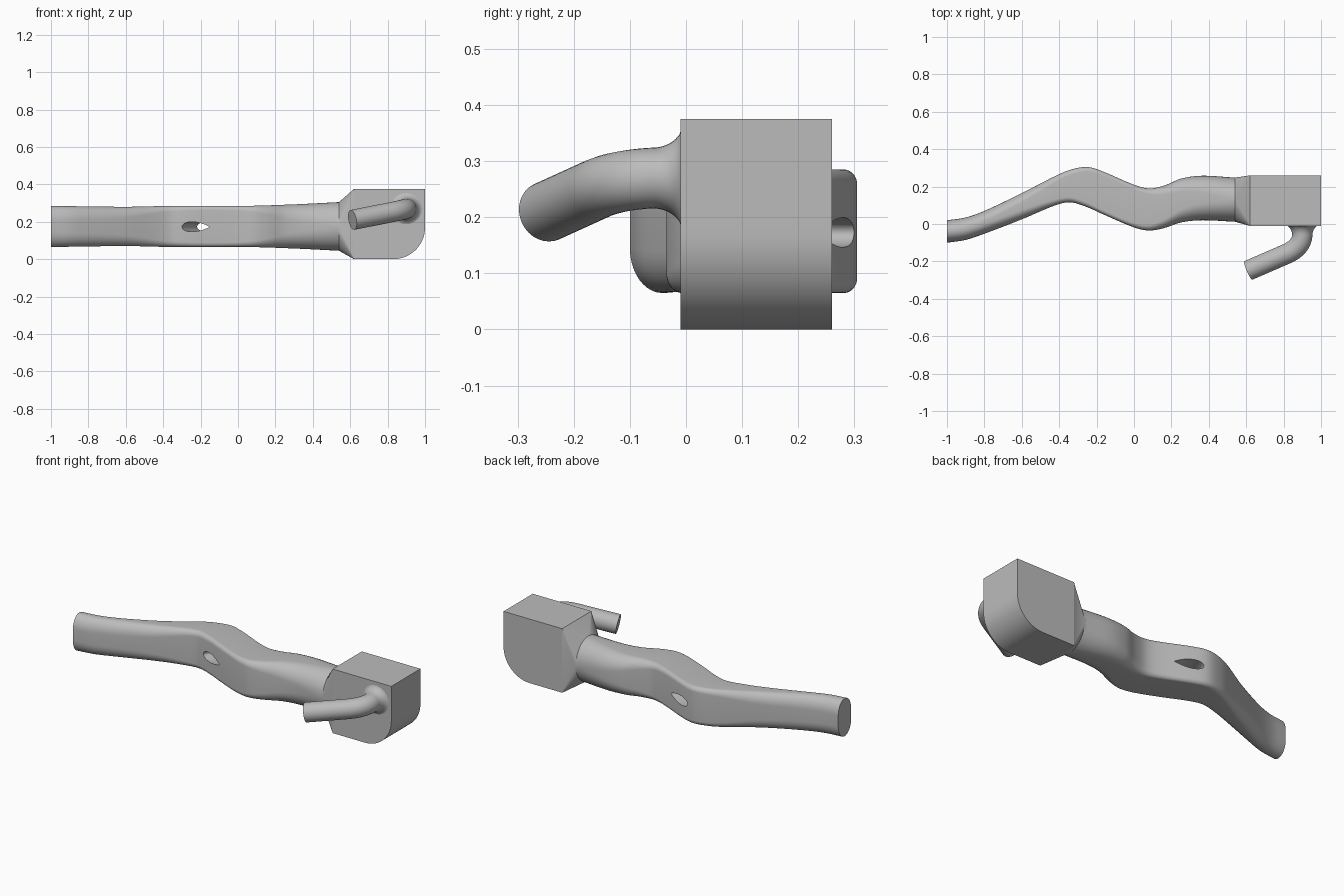
import bpy, bmesh, math
from mathutils import Vector

cube = bpy.data.objects.get("Cube")
if cube:
    bpy.data.objects.remove(cube, do_unlink=True)

# One grey finish for the whole casting
metal = bpy.data.materials.new("plain grey")
metal.use_nodes = True
GREY = (0.5, 0.5, 0.5, 1)
metal.diffuse_color = GREY
metal.node_tree.nodes["Principled BSDF"].inputs["Base Color"].default_value = GREY


def loft(name, rings):
    """Skin a list of equally sized rings and cap both ends."""
    bm = bmesh.new()
    loops = [[bm.verts.new(p) for p in ring] for ring in rings]
    for a, b in zip(loops, loops[1:]):
        for i in range(len(a)):
            j = (i + 1) % len(a)
            bm.faces.new((a[i], a[j], b[j], b[i]))
    bm.faces.new(loops[0][::-1])
    bm.faces.new(loops[-1])
    bmesh.ops.recalc_face_normals(bm, faces=bm.faces)
    mesh = bpy.data.meshes.new(name)
    bm.to_mesh(mesh)
    bm.free()
    mesh.materials.append(metal)
    obj = bpy.data.objects.new(name, mesh)
    bpy.context.collection.objects.link(obj)
    return obj


def smooth(obj, degrees=30):
    bpy.ops.object.select_all(action="DESELECT")
    obj.select_set(True)
    bpy.context.view_layer.objects.active = obj
    bpy.ops.object.shade_smooth_by_angle(angle=math.radians(degrees))


def sample(keys, x):
    """Smooth interpolation through rows of (x, values...)."""
    i = 0
    while i < len(keys) - 2 and x > keys[i + 1][0]:
        i += 1
    a, b = keys[i], keys[i + 1]
    before, after = keys[max(i - 1, 0)], keys[min(i + 2, len(keys) - 1)]
    h = b[0] - a[0]
    t = (x - a[0]) / h
    out = []
    for k in range(1, len(a)):
        m0 = (b[k] - before[k]) / (b[0] - before[0]) * h
        m1 = (after[k] - a[k]) / (after[0] - a[0]) * h
        out.append((2*t**3 - 3*t*t + 1) * a[k] + (t**3 - 2*t*t + t) * m0
                   + (3*t*t - 2*t**3) * b[k] + (t**3 - t*t) * m1)
    return out


def rounded_section(x, y0, y1, z0, z1, ry, rz, steps=10):
    ring = []
    for quarter, (sy, sz) in enumerate([(1, 1), (-1, 1), (-1, -1), (1, -1)]):
        cy = y1 - ry if sy > 0 else y0 + ry
        cz = z1 - rz if sz > 0 else z0 + rz
        for s in range(steps + 1):
            a = (quarter + s / steps) * math.pi / 2
            ring.append((x, cy + ry * math.cos(a), cz + rz * math.sin(a)))
    return ring


# Wavy arm: front and back edges, then height and corner rounding
edges = [(-1, -.1, .02), (-.9, -.085, .035), (-.8, -.052, .07), (-.6, .025, .165),
         (-.42, .1, .257), (-.34, .116, .29), (-.25, .09, .305), (-.17, .054, .282),
         (0, -.018, .21), (.08, -.035, .19), (.16, -.022, .205), (.25, .008, .242),
         (.36, .02, .258), (.54, .012, .248)]
shape = [(-1, .065, .285, .058, .08), (-.6, .07, .28, .05, .06),
         (-.35, .065, .285, .028, .03), (.05, .065, .285, .028, .03),
         (.3, .057, .293, .08, .085), (.54, .045, .305, .116, .128)]
COUNT = 90
rings = []
for n in range(COUNT + 1):
    x = -1 + 1.54 * n / COUNT
    rings.append(rounded_section(x, *sample(edges, x), *sample(shape, x)))
# Flare from the round neck to the square block
rings.append(rounded_section(.62, -.01, .26, 0, .375, .002, .002))
arm = loft("arm", rings)

# Teardrop hole running square to the sloping middle of the arm
along, through = Vector((.92, -.39, 0)), Vector((.39, .92, 0))
centre = Vector((-.225, .08, .173))
drop = []
for i in range(32):
    a = math.tau * i / 32
    width = math.sin(a) * math.sin(a / 2) ** .8
    drop.append(centre + along * .08 * math.cos(a) + Vector((0, 0, .033 * width)))
cutter = loft("hole_cutter", [[p + through * d for p in drop] for d in (-.12, .35)])
cutter.hide_render = True
cutter.hide_set(True)
cut = arm.modifiers.new("hole", "BOOLEAN")
cut.object = cutter
cut.solver = "EXACT"
bpy.context.view_layer.objects.active = arm
bpy.ops.object.select_all(action="DESELECT")
arm.select_set(True)
bpy.ops.object.modifier_apply(modifier=cut.name)
bpy.data.objects.remove(cutter, do_unlink=True)
smooth(arm)

# End block with one large rounded lower corner
R = .17
outline = [(.62, 0), (.62, .375), (1, .375)]
for s in range(25):
    a = -math.pi / 2 * s / 24
    outline.append((1 - R + R * math.cos(a), R + R * math.sin(a)))
block = loft("end_block", [[(x, y, z) for x, z in outline] for y in (-.01, .26)])
smooth(block)

# Bent spout, with a flared root where it leaves the block
RADIUS = .054
path = [Vector((.9, -.005 - .055 * s / 8, .27)) for s in range(8)]
radii = [RADIUS + .045 * (1 - math.sqrt(1 - (1 - s / 8) ** 2)) for s in range(8)]
start, knee, bend_end = Vector((.9, -.06, .27)), Vector((.895, -.125, .266)), Vector((.815, -.16, .25))
for s in range(17):
    t = s / 16
    path.append(start * (1 - t) ** 2 + knee * 2 * t * (1 - t) + bend_end * t * t)
    radii.append(RADIUS)
path.append(Vector((.612, -.248, .21)))
radii.append(RADIUS)
tube = []
for i, p in enumerate(path):
    d = (path[min(i + 1, len(path) - 1)] - path[max(i - 1, 0)]).normalized()
    if i == len(path) - 2:
        d = (path[-1] - p).normalized()
    side = d.cross(Vector((0, 0, 1))).normalized()
    up = side.cross(d)
    tube.append([p + radii[i] * (side * math.cos(a) + up * math.sin(a))
                 for a in (math.tau * k / 32 for k in range(32))])
spout = loft("spout", tube)
smooth(spout, 40)
